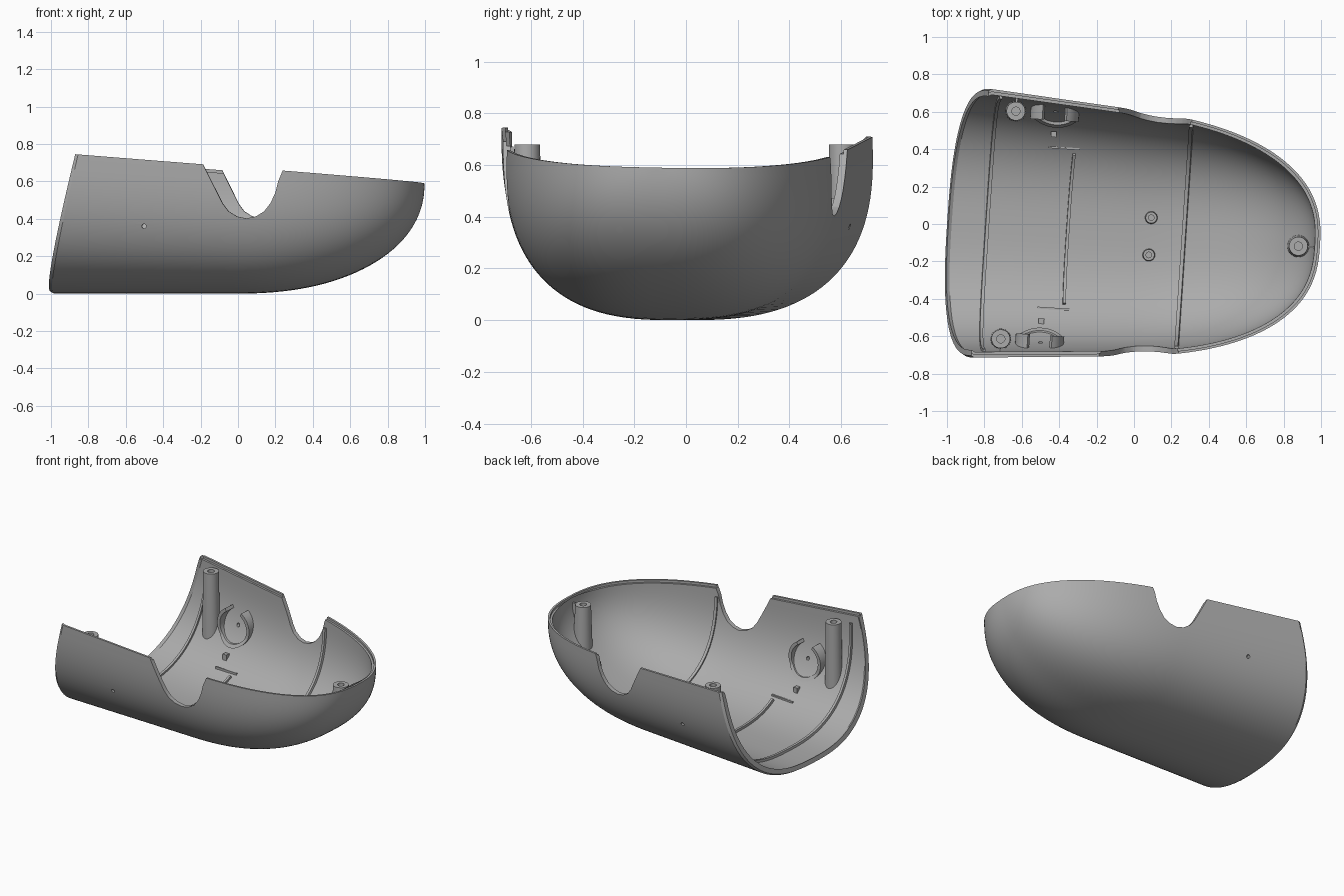
import bpy, bmesh, math
from mathutils import Matrix, Vector

old = bpy.data.objects.get("Cube")
if old:
    bpy.data.objects.remove(old, do_unlink=True)

grey = bpy.data.materials.new("plain grey")
grey.use_nodes = True
COL = (0.41, 0.41, 0.41, 1)
grey.diffuse_color = COL
grey.node_tree.nodes["Principled BSDF"].inputs["Base Color"].default_value = COL

# The hull axis is turned a little from x; parts are laid out as (along, across, up)
TURN = Matrix.Rotation(math.radians(-3.8), 4, 'Z') @ Matrix.Translation((0, -0.05, 0))
N = 2.6          # squareness of the cross-section
WALL = 0.028
SIDES = (-1, 1)


def make(name, verts, faces, smooth=True):
    bm = bmesh.new()
    vs = [bm.verts.new(TURN @ Vector(v)) for v in verts]
    for f in faces:
        bm.faces.new([vs[i] for i in f])
    bmesh.ops.remove_doubles(bm, verts=bm.verts, dist=1e-5)
    bmesh.ops.recalc_face_normals(bm, faces=bm.faces)
    me = bpy.data.meshes.new(name)
    bm.to_mesh(me)
    bm.free()
    me.materials.append(grey)
    ob = bpy.data.objects.new(name, me)
    bpy.context.collection.objects.link(ob)
    if smooth:
        soften(ob)
    return ob


def activate(ob):
    bpy.ops.object.select_all(action='DESELECT')
    ob.select_set(True)
    bpy.context.view_layer.objects.active = ob


def soften(ob):
    activate(ob)
    bpy.ops.object.shade_smooth_by_angle(angle=math.radians(30))


def loft(rings, closed=True, caps=False):
    """Faces joining equal rings of vertices."""
    n = len(rings[0])
    verts = [p for r in rings for p in r]
    faces = []
    for k in range(len(rings) - 1):
        for i in range(n if closed else n - 1):
            j = (i + 1) % n
            faces.append((k * n + i, k * n + j, (k + 1) * n + j, (k + 1) * n + i))
    if caps:
        faces += [tuple(range(n)), tuple(range(len(verts) - n, len(verts)))]
    return verts, faces


# Hull shape
def rim(u):
    return 0.6655 - 0.0755 * u


def width(u):
    nose = (1 - min(u, 1) ** 2.5) ** 0.4 if u > 0 else 1
    return (0.658 - 0.076 * u) * nose


def depth(u):
    nose = (1 - min(u, 1) ** 2.3) ** 0.47 if u > 0 else 1
    return nose


def hull(s, a, off):
    """Point on the hull: s along, a from -1 to 1 around, off inward."""
    k = 1 - off / 0.66 - (0.015 if s < -0.985 else 0)
    top = rim(s if s > 0 else 0.82 * s)
    ang = a * math.pi / 2
    z = top - top * depth(s) * k * abs(math.cos(ang)) ** (2 / N)
    u = s * (1 - off) if s > 0 else s * (1 - 0.245 * z)
    w = width(s if s > 0 else u) * k
    v = math.copysign(abs(math.sin(ang)) ** (2 / N), a) * w
    return Vector((u, v, z - 0.034 * v * z))


def wall_z(u, v):
    k = 1 - 0.5 * WALL / 0.66
    r = min(abs(v) / (width(u) * k), 0.995)
    return rim(u) * (1 - depth(u) * k * (1 - r ** N) ** (1 / N))


def wall_v(u, z):
    k = 1 - 0.5 * WALL / 0.66
    r = max(0, (rim(u) - z) / (rim(u) * k))
    return width(u) * k * (1 - r ** N) ** (1 / N)


# Shell: outer skin, stepped rim and inner skin in one closed loop
STEP = 64
around = [2 * i / STEP - 1 for i in range(STEP + 1)]
stations = [-1, -0.98, -0.95] + [-0.9 + 0.1 * i for i in range(10)]
stations += [math.sin(i / 32 * math.pi / 2) for i in range(1, 33)]
DROP = Vector((0, 0, 0.016))
rings = []
for s in stations:
    outer = [hull(s, a, 0) for a in around]
    inner = [hull(s, a, WALL) for a in around]
    for e in (0, -1):
        inner[e] = inner[e] - DROP
    mid = [hull(s, e, WALL / 2) for e in SIDES]
    rings.append(outer + [mid[1], mid[1] - DROP] + inner[::-1] + [mid[0] - DROP, mid[0]])
verts, faces = loft(rings)
total, m = len(rings[0]), STEP + 1
for i in range(STEP):                      # rear edge of the wall
    faces.append((i, i + 1, 2 * m - i, 2 * m + 1 - i))
faces += [(STEP, m, m + 1, m + 2), (0, 2 * m + 2, 2 * m + 1), (0, total - 1, 2 * m + 2)]
shell = make("shell", verts, faces, smooth=False)

# Side notches and pin holes cut through both walls
notch = [(-0.19, 0.8), (-0.13, 0.67), (-0.035, 0.48), (-0.005, 0.44), (0.04, 0.412),
         (0.09, 0.402), (0.14, 0.412), (0.185, 0.44), (0.22, 0.485), (0.245, 0.54),
         (0.26, 0.6), (0.285, 0.66), (0.29, 0.8)]
hole = [(-0.457 + 0.012 * math.cos(t * math.pi / 6), 0.36 + 0.012 * math.sin(t * math.pi / 6))
        for t in range(12)]
for name, prof in (("notch_cutter", notch), ("hole_cutter", hole)):
    cutter = make(name, *loft([[(u, v, z) for u, z in prof] for v in SIDES], caps=True))
    cutter.hide_render = True
    mod = shell.modifiers.new("cut", 'BOOLEAN')
    mod.operation, mod.solver, mod.object = 'DIFFERENCE', 'EXACT', cutter
    activate(shell)
    bpy.ops.object.modifier_apply(modifier=mod.name)
    bpy.data.objects.remove(cutter, do_unlink=True)
soften(shell)


# Raised ribs following the inside
def rib(name, s, wide, high, reach, lean=0):
    rows = []
    for i in range(41):
        a = reach * (i / 20 - 1)
        t = s + lean * (1 - math.cos(a * math.pi / 2) ** (2 / N))
        lo, hi = WALL / 2, WALL + high
        rows.append([hull(t - wide / 2, a, lo), hull(t - wide / 2, a, hi),
                     hull(t + wide / 2, a, hi), hull(t + wide / 2, a, lo)])
    make(name, *loft(rows, caps=True))


rib("rear_rib", -0.79, 0.018, 0.014, 0.97, -0.12)
rib("front_rib", 0.28, 0.02, 0.014, 0.96)
rib("floor_rib", -0.354, 0.016, 0.016, 0.36)


# Screw posts growing out of the wall
def post(name, u, v, top, r, bore, deep, flare):
    ring = [(math.cos(i * math.pi / 14), math.sin(i * math.pi / 14)) for i in range(28)]

    def circle(rad, z):
        return [(u + rad * c, v + rad * s, z) for c, s in ring]
    base = [(x, y, wall_z(x, y)) for x, y, _ in circle(r * flare, 0)]
    make(name, *loft([base, circle(r, top), circle(bore, top), circle(bore, top - deep)],
                     caps=True))


def box(name, u, v, z, du, dv, dz):
    lo, hi = [[(u + a * du / 2, v + b * dv / 2, z + c * dz / 2)
               for a, b in ((-1, -1), (1, -1), (1, 1), (-1, 1))] for c in SIDES]
    make(name, *loft([lo, hi], caps=True), smooth=False)


post("nose_post", 0.885, -0.01, 0.565, 0.05, 0.022, 0.12, 1.2)
box("nose_post_fin", 0.945, -0.01, 0.505, 0.045, 0.012, 0.1)
for i, v in enumerate((0.09, -0.11)):
    post(f"floor_post_{i + 1}", 0.09, v, 0.08, 0.03, 0.015, 0.04, 1.15)

for sd, side in zip(SIDES, ("right", "left")):
    post(f"{side}_rear_post", -0.67, sd * 0.61, 0.68, 0.05, 0.022, 0.12, 1.1)
    box(f"{side}_post_fin", -0.67, sd * 0.667, 0.57, 0.012, 0.04, 0.16)

    # Open collar around the pin hole, ending in the wall
    rows = []
    for i in range(37):
        t = math.radians(120 + 300 * i / 36)
        row = []
        for rad, at_wall in ((0.13, 1), (0.13, 0), (0.108, 0), (0.108, 1)):
            u, z = -0.462 + rad * math.cos(t), 0.36 + rad * math.sin(t)
            v = wall_v(u, z) if at_wall else min(0.575, wall_v(u, z) - 0.03)
            row.append((u, sd * v, z))
        rows.append(row)
    make(f"{side}_collar", *loft(rows, caps=True))

    # Little clip and stop bar below the collar
    box(f"{side}_clip", -0.46, sd * 0.5, wall_z(-0.46, 0.5) + 0.025, 0.03, 0.03, 0.04)
    box(f"{side}_stop_bar", -0.4, sd * 0.43, wall_z(-0.4, 0.43) + 0.016, 0.17, 0.01, 0.024)
